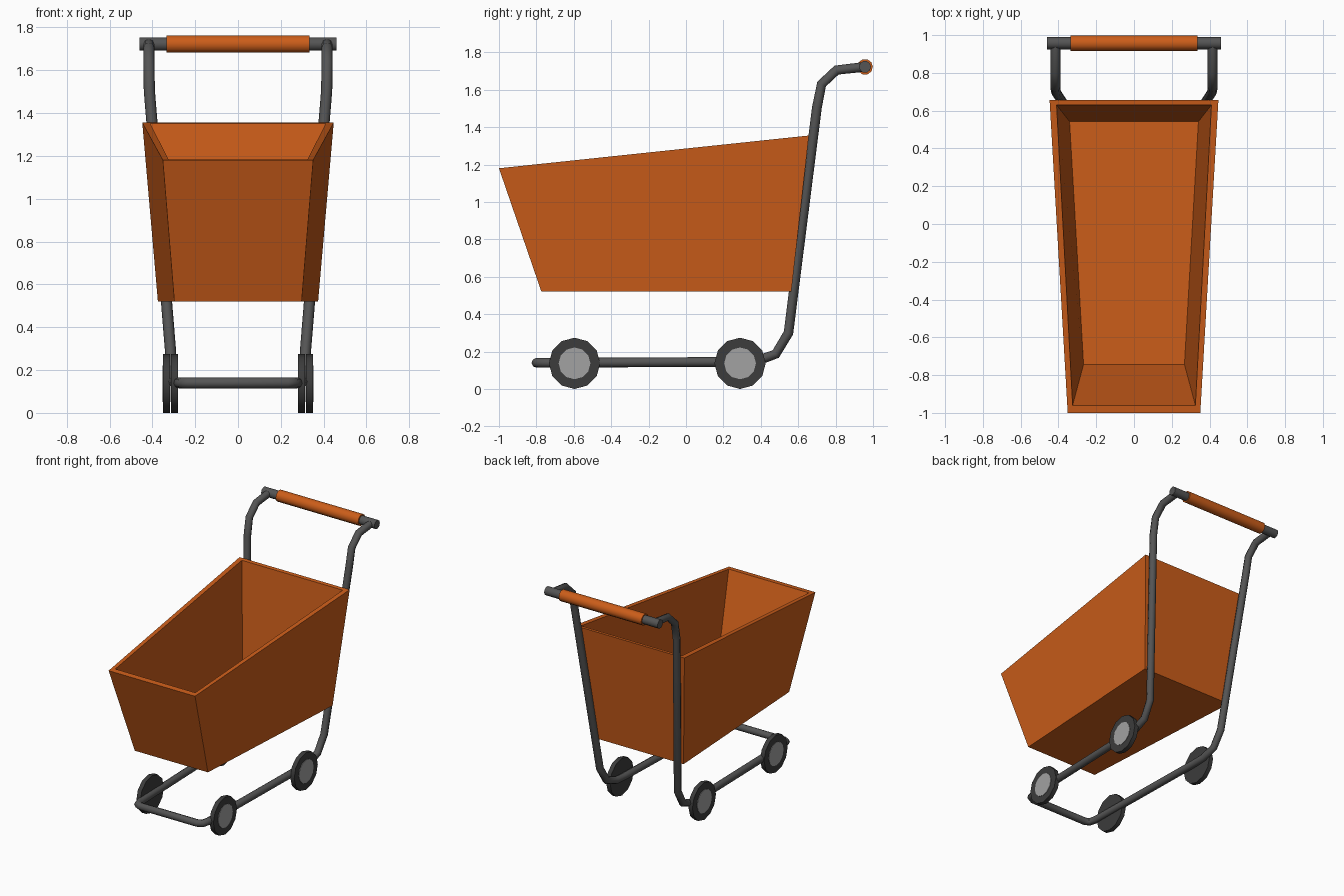
import bpy, bmesh, math
from mathutils import Matrix

if "Cube" in bpy.data.objects:
    bpy.data.objects.remove(bpy.data.objects["Cube"])


def material(name, rgb):
    m = bpy.data.materials.new(name)
    m.diffuse_color = (*rgb, 1)
    m.use_nodes = True
    m.node_tree.nodes["Principled BSDF"].inputs["Base Color"].default_value = m.diffuse_color
    return m


ORANGE = material("orange", (0.60, 0.11, 0.01))
FRAME = material("frame_grey", (0.09, 0.09, 0.09))
TYRE = material("tyre_grey", (0.045, 0.045, 0.045))
HUB = material("hub_grey", (0.36, 0.36, 0.36))


def finish(ob, mat, smooth=True):
    ob.data.materials.clear()
    ob.data.materials.append(mat)
    if smooth:
        bpy.ops.object.select_all(action='DESELECT')
        ob.select_set(True)
        bpy.context.view_layer.objects.active = ob
        bpy.ops.object.shade_smooth_by_angle(angle=math.radians(50))
    return ob


def mesh_object(name, bm, mat, smooth=True):
    bmesh.ops.recalc_face_normals(bm, faces=bm.faces)
    me = bpy.data.meshes.new(name)
    bm.to_mesh(me)
    bm.free()
    ob = bpy.data.objects.new(name, me)
    bpy.context.collection.objects.link(ob)
    return finish(ob, mat, smooth)


def x_cylinder(name, centre, radius, width, sides, mat):
    bm = bmesh.new()
    m = Matrix.Translation(centre) @ Matrix.Rotation(math.pi / 2, 4, 'Y')
    bmesh.ops.create_cone(bm, cap_ends=True, segments=sides, radius1=radius,
                          radius2=radius, depth=width, matrix=m)
    return mesh_object(name, bm, mat)


# basket: rings (front y, front half width, front z, back y, back half width, back z)
rings = [(-0.773, 0.297, 0.52, 0.563, 0.374, 0.52),    # outer floor
         (-1.0, 0.351, 1.18, 0.657, 0.447, 1.355),     # outer rim
         (-0.96, 0.325, 1.184, 0.63, 0.41, 1.352),     # inner rim
         (-0.743, 0.267, 0.55, 0.542, 0.341, 0.55)]    # inner floor
bm = bmesh.new()
loops = []
for fy, fw, fz, by, bw, bz in rings:
    loops.append([bm.verts.new(p) for p in
                  ((-fw, fy, fz), (fw, fy, fz), (bw, by, bz), (-bw, by, bz))])
for a, b in zip(loops, loops[1:]):
    for i in range(4):
        j = (i + 1) % 4
        bm.faces.new((a[i], a[j], b[j], b[i]))
bm.faces.new(loops[0])
bm.faces.new(loops[-1])
mesh_object("basket", bm, ORANGE, smooth=False)

# bent tube frame: right half of the path, mirrored into one run
half = [(0.23, -0.80, 0.14), (0.262, -0.785, 0.14), (0.275, -0.73, 0.14),
        (0.302, 0.29, 0.145), (0.305, 0.38, 0.15), (0.31, 0.48, 0.187),
        (0.316, 0.548, 0.30), (0.414, 0.70, 1.505), (0.416, 0.725, 1.63),
        (0.416, 0.805, 1.705), (0.416, 0.955, 1.722)]
path = [(-x, y, z) for x, y, z in reversed(half)] + half
cu = bpy.data.curves.new("tube_frame", 'CURVE')
cu.dimensions = '3D'
cu.bevel_depth = 0.026
cu.bevel_resolution = 2
cu.use_fill_caps = True
sp = cu.splines.new('POLY')
sp.points.add(len(path) - 1)
for pt, co in zip(sp.points, path):
    pt.co = (*co, 1)
frame = bpy.data.objects.new("tube_frame", cu)
bpy.context.collection.objects.link(frame)
bpy.ops.object.select_all(action='DESELECT')
frame.select_set(True)
bpy.context.view_layer.objects.active = frame
bpy.ops.object.convert(target='MESH')
finish(bpy.context.view_layer.objects.active, FRAME)

# push handle and grip
x_cylinder("handle_bar", (0, 0.957, 1.722), 0.032, 0.92, 10, FRAME)
x_cylinder("handle_grip", (0, 0.957, 1.722), 0.042, 0.67, 10, ORANGE)

# wheels: dark tyre with a light hub on the outer side
for side, s in (("right", 1), ("left", -1)):
    for end, x, y in (("front", 0.297, -0.596), ("rear", 0.334, 0.289)):
        x_cylinder(f"{end}_{side}_tyre", (s * x, y, 0.137), 0.137, 0.032, 12, TYRE)
        x_cylinder(f"{end}_{side}_hub", (s * (x + 0.012), y, 0.137), 0.085, 0.014, 12, HUB)
